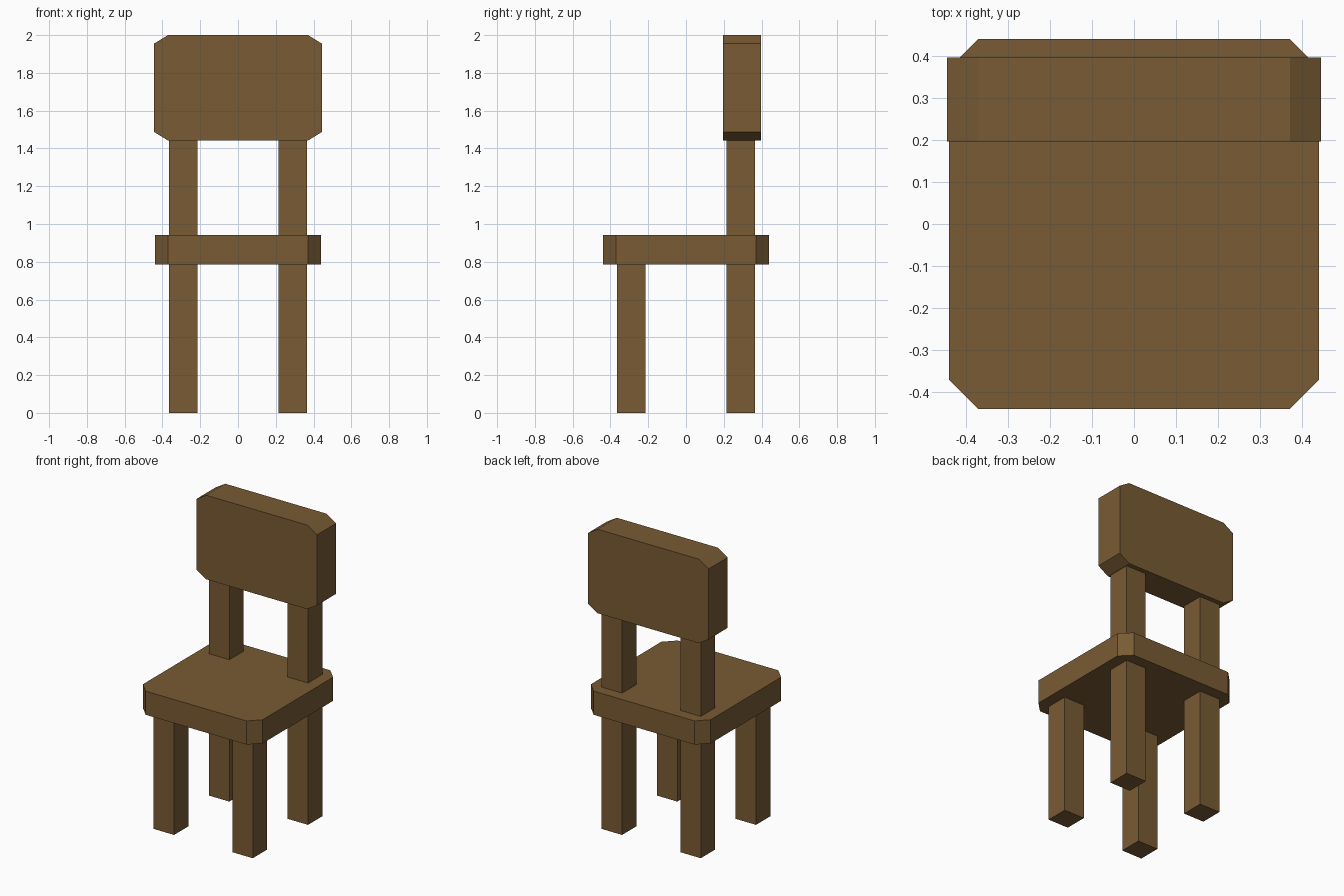
import bpy, bmesh

if "Cube" in bpy.data.objects:
    bpy.data.objects.remove(bpy.data.objects["Cube"])

wood = bpy.data.materials.new("wood")
wood.diffuse_color = (0.19, 0.104, 0.034, 1)
wood.use_nodes = True
wood.node_tree.nodes["Principled BSDF"].inputs["Base Color"].default_value = wood.diffuse_color


def prism(name, outline, place, low, high):
    """Extrude a 2D outline between low and high; place maps (u, v, w) to xyz."""
    bm = bmesh.new()
    face = bm.faces.new([bm.verts.new(place(u, v, low)) for u, v in outline])
    top = bmesh.ops.extrude_face_region(bm, geom=[face])["geom"]
    shift = [b - a for a, b in zip(place(0, 0, low), place(0, 0, high))]
    bmesh.ops.translate(bm, vec=shift,
                        verts=[g for g in top if isinstance(g, bmesh.types.BMVert)])
    bmesh.ops.recalc_face_normals(bm, faces=bm.faces)
    mesh = bpy.data.meshes.new(name)
    bm.to_mesh(mesh)
    bm.free()
    mesh.materials.append(wood)
    obj = bpy.data.objects.new(name, mesh)
    bpy.context.collection.objects.link(obj)
    return obj


def rect(u0, u1, v0, v1):
    return [(u0, v0), (u1, v0), (u1, v1), (u0, v1)]


def cut_rect(hu, v0, v1, cu, cv):
    """Rectangle with clipped corners, symmetric in u."""
    right = [(hu - cu, v0), (hu, v0 + cv), (hu, v1 - cv), (hu - cu, v1)]
    return right + [(-u, v) for u, v in reversed(right)]


def flat(u, v, w):
    return (u, v, w)


def upright(u, v, w):
    return (u, w, v)


SEAT_LOW, SEAT_TOP, REST_LOW = 0.785, 0.942, 1.442

# Seat and backrest with clipped corners
prism("seat", cut_rect(0.44, -0.44, 0.44, 0.07, 0.07), flat, SEAT_LOW, SEAT_TOP)
prism("backrest", cut_rect(0.444, REST_LOW, 2.0, 0.073, 0.045), upright, 0.196, 0.396)

# Legs, and posts carrying the backrest above the back legs
for side, x0 in (("left", -0.364), ("right", 0.214)):
    for end, y0 in (("front", -0.365), ("back", 0.215)):
        prism(f"{end}_{side}_leg", rect(x0, x0 + 0.15, y0, y0 + 0.15), flat, 0, SEAT_LOW)
    prism(f"{side}_back_post", rect(x0, x0 + 0.15, 0.215, 0.365), flat, SEAT_TOP, REST_LOW)
